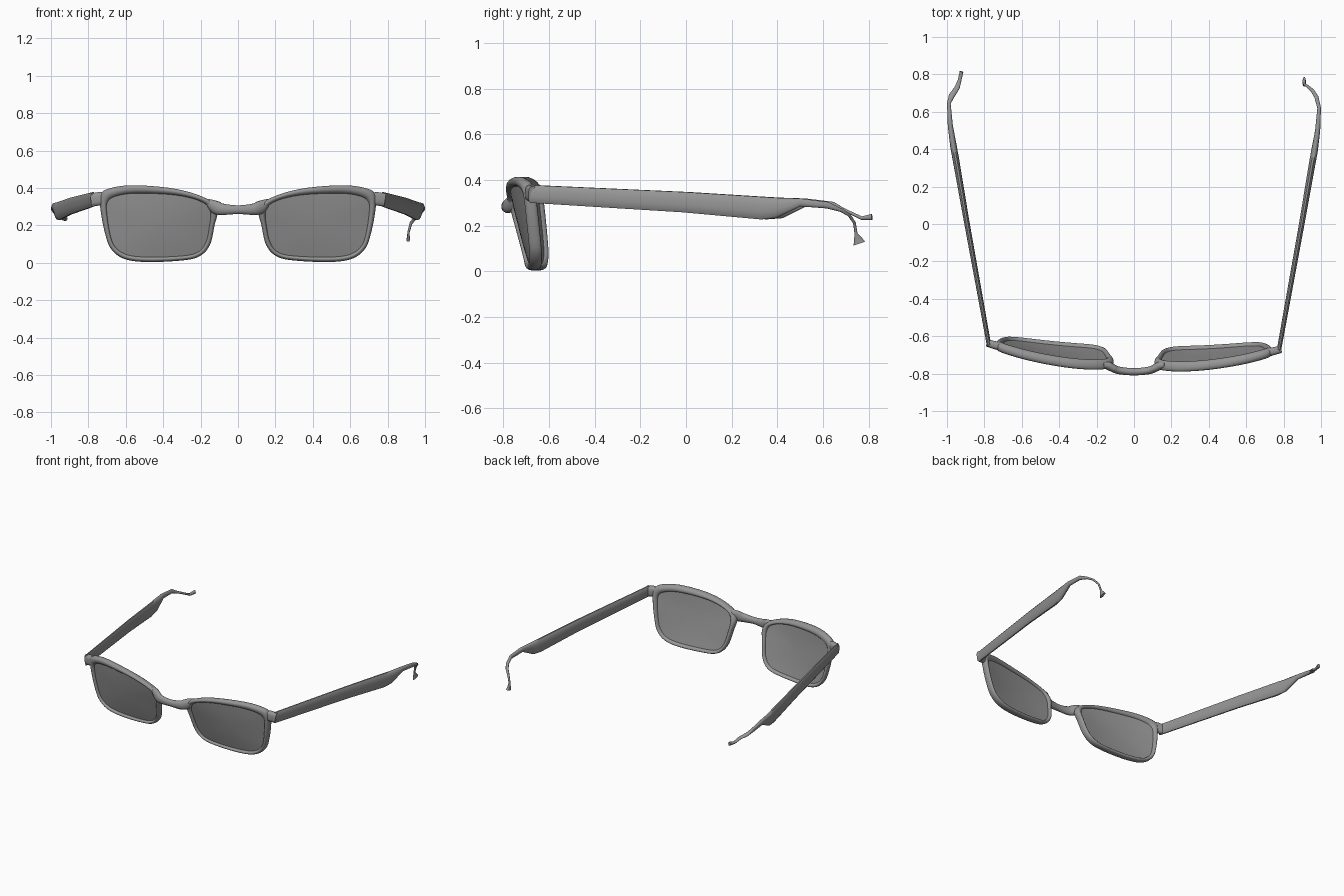
import bpy, bmesh, math
from mathutils import Vector

if "Cube" in bpy.data.objects:
    bpy.data.objects.remove(bpy.data.objects["Cube"])

# Dark grey finish for every part
GREY = bpy.data.materials.new("dark_grey")
GREY.diffuse_color = (0.3, 0.3, 0.3, 1)
GREY.use_nodes = True
GREY.node_tree.nodes["Principled BSDF"].inputs["Base Color"].default_value = GREY.diffuse_color


def surf(x, z):
    """Depth (y) of the wrapped, tilted front of the glasses."""
    return -0.765 + 0.18 * x * x - 0.022 * x + (0.31 - 0.24 * abs(x)) * (0.35 - z)


def smooth(pts, n, closed=False):
    """Catmull-Rom resampling of tuples of any size."""
    out, m = [], len(pts)
    get = (lambda i: pts[i % m]) if closed else (lambda i: pts[max(0, min(m - 1, i))])
    for i in range(m if closed else m - 1):
        a, b, c, d = (get(i + k) for k in (-1, 0, 1, 2))
        for k in range(n):
            t = k / n
            out.append(tuple(0.5 * (2 * q + (r - p) * t + (2 * p - 5 * q + 4 * r - s) * t * t
                             + (3 * q - p - 3 * r + s) * t ** 3) for p, q, r, s in zip(a, b, c, d)))
    if not closed:
        out.append(tuple(pts[-1]))
    return out


def oval(n, power):
    """Unit superellipse section."""
    pts = []
    for k in range(n):
        c, s = math.cos(2 * math.pi * (k + .5) / n), math.sin(2 * math.pi * (k + .5) / n)
        pts.append((math.copysign(abs(c) ** power, c), math.copysign(abs(s) ** power, s)))
    return pts


def skin(name, rings, closed=False, angle=50):
    """Join rings of points into one smooth-shaded mesh."""
    bm = bmesh.new()
    vs = [[bm.verts.new(p) for p in r] for r in rings]
    n = len(vs[0])
    for i in range(len(vs) if closed else len(vs) - 1):
        a, b = vs[i], vs[(i + 1) % len(vs)]
        for k in range(n):
            bm.faces.new((a[k], a[(k + 1) % n], b[(k + 1) % n], b[k]))
    if not closed:
        bm.faces.new(vs[0])
        bm.faces.new(vs[-1])
    bmesh.ops.recalc_face_normals(bm, faces=bm.faces)
    me = bpy.data.meshes.new(name)
    bm.to_mesh(me)
    bm.free()
    me.materials.append(GREY)
    ob = bpy.data.objects.new(name, me)
    bpy.context.collection.objects.link(ob)
    bpy.ops.object.select_all(action='DESELECT')
    ob.select_set(True)
    bpy.context.view_layer.objects.active = ob
    bpy.ops.object.shade_smooth_by_angle(angle=math.radians(angle))
    return ob


def loft(name, stations, ref, n=12, power=0.7):
    """Sweep an oval: stations are (x, y, z, half size along ref, half size across)."""
    rings = []
    for i, st in enumerate(stations):
        p = Vector(st[:3])
        t = (Vector(stations[min(i + 1, len(stations) - 1)][:3])
             - Vector(stations[max(i - 1, 0)][:3])).normalized()
        r = Vector(ref)
        side = (r - r.dot(t) * t).normalized()
        up = side.cross(t)
        rings.append([p + side * c * st[3] + up * s * st[4] for c, s in oval(n, power)])
    return skin(name, rings)


# Rim outline: outer x, outer z, opening x, opening z
RIM = [(.17, .345, .195, .325), (.33, .395, .33, .36), (.54, .415, .54, .37),
       (.67, .403, .65, .355), (.735, .368, .695, .325), (.735, .28, .70, .27),
       (.712, .16, .682, .15), (.68, .075, .655, .085), (.61, .021, .595, .045),
       (.49, .004, .49, .032), (.30, .012, .31, .037), (.205, .035, .22, .055),
       (.15, .095, .175, .105), (.125, .20, .155, .19), (.11, .285, .15, .275)]
outline = smooth(RIM, 5, closed=True)

for s, tag in ((1, "right"), (-1, "left")):
    # Rim bead
    rings = []
    for xo, zo, xi, zi in outline:
        ring = []
        for c, d in oval(14, 0.95):
            x = s * ((xo + xi) / 2 + c * (xo - xi) / 2)
            z = (zo + zi) / 2 + c * (zo - zi) / 2
            ring.append((x, surf(x, z) + d * .027, z))
        rings.append(ring)
    skin("rim_" + tag, rings, closed=True)

    # Lens: thin shell of concentric rings, front then back
    rings = []
    for side, scales in ((-1, (.02, .25, .5, .75, 1.03)), (1, (1.03, .75, .5, .25, .02))):
        for f in scales:
            ring = []
            for _, _, xi, zi in outline:
                x, z = s * (.43 + (xi - .43) * f), .205 + (zi - .205) * f
                ring.append((x, surf(x, z) + side * .01 - .008 * (1 - f * f), z))
            rings.append(ring)
    skin("lens_" + tag, rings)

    # End piece carrying the hinge
    loft("end_piece_" + tag,
         [(s * x, surf(s * x, .34), z, h, d) for x, z, h, d in
          ((.708, .356, .022, .018), (.735, .344, .036, .022), (.782, .336, .036, .02))],
         ref=(0, 0, 1), power=.6)

# Bridge
half = [(.168, -.753, .333, .012, .014), (.14, -.757, .312, .028, .022),
        (.115, -.769, .295, .036, .022), (.08, -.783, .286, .031, .021)]
path = [(-x, y, z, h, d) for x, y, z, h, d in half] + [(0, -.79, .284, .024, .02)] + half[::-1]
loft("bridge", smooth(path, 4), ref=(0, 0, 1), power=.95)

# Temple arms: shared straight part, then different worn tips
ARM = [(.774, -.03, .339, .012, .040), (.895, .64, .303, .015, .046),
       (.954, .98, .277, .018, .051), (.965, 1.04, .278, .018, .047),
       (.982, 1.15, .302, .014, .018), (.990, 1.27, .290, .010, .015)]
TIPS = {
    "right": [(.975, .68, .268, .011, .008), (.953, .715, .247, .010, .007),
              (.925, .738, .212, .008, .006), (.912, .745, .165, .006, .007),
              (.910, .760, .122, .009, .028)],
    "left": [(.975, .685, .272, .016, .008), (.945, .73, .252, .014, .007),
             (.932, .77, .233, .010, .008), (.922, .815, .238, .010, .014)]}
for s, tag, y0 in ((1, "right", -.65), (-1, "left", -.625)):
    stations = [(s * x, y + y0, z, w, h) for x, y, z, w, h in ARM]
    stations += [(s * x, y, z, w, h) for x, y, z, w, h in TIPS[tag]]
    loft("temple_" + tag, stations, ref=(1, 0, 0), power=.9)
